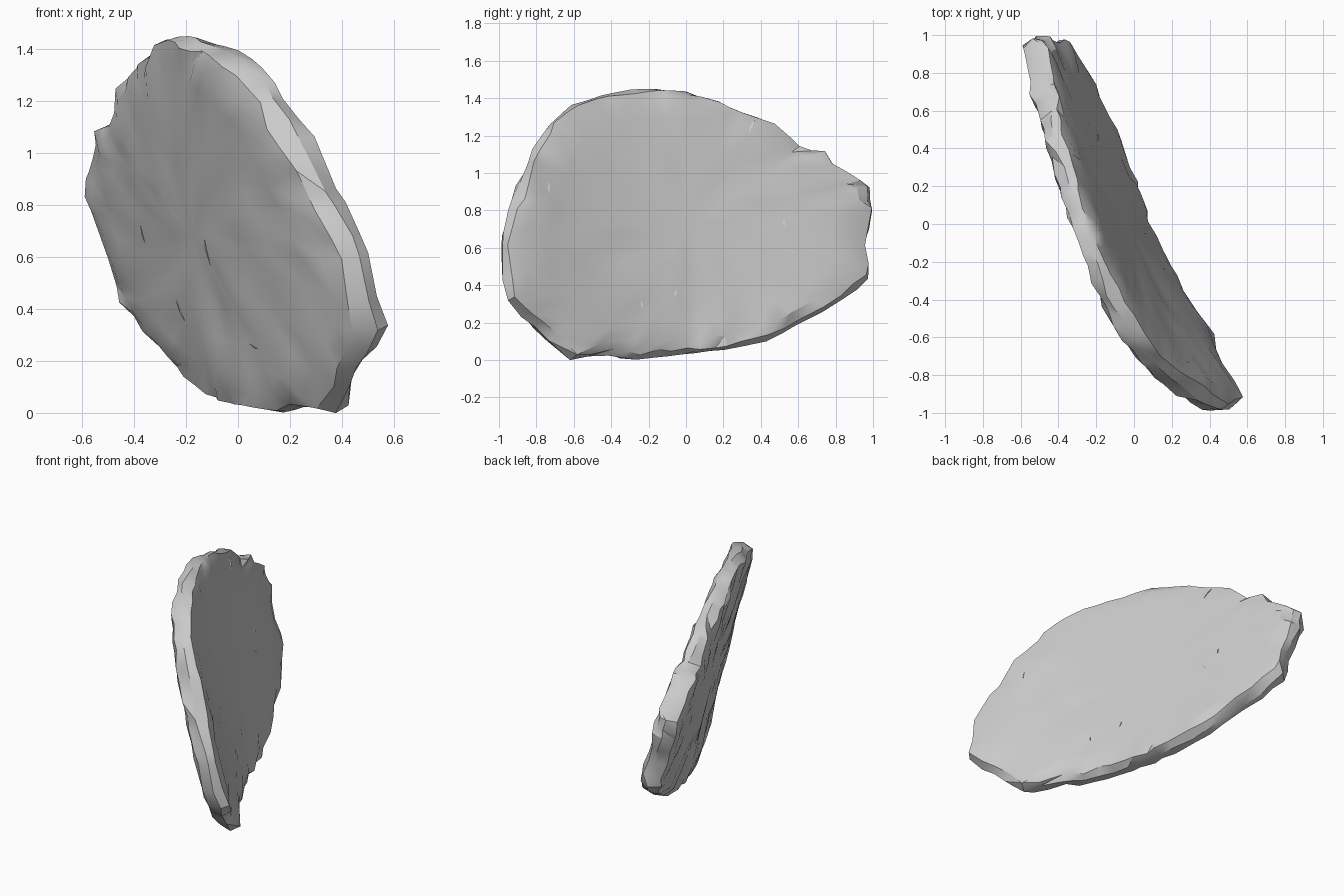
import bpy
import bmesh
import math
import random
from mathutils import Vector, noise

cube = bpy.data.objects.get("Cube")
if cube:
    bpy.data.objects.remove(cube, do_unlink=True)

random.seed(4)

# Stone colour
stone = bpy.data.materials.new("stone_grey")
stone.use_nodes = True
grey = (0.6, 0.6, 0.6, 1)
stone.diffuse_color = grey
stone.node_tree.nodes["Principled BSDF"].inputs["Base Color"].default_value = grey

# Slab outline as (y, z) pairs, walked round the rim
outline = [
    (1, .8), (.98, .92), (.85, 1), (.73, 1.11), (.6, 1.14), (.47, 1.27), (.3, 1.33),
    (.17, 1.38), (0, 1.44), (-.15, 1.46), (-.3, 1.45), (-.45, 1.42), (-.62, 1.37),
    (-.74, 1.27), (-.83, 1.13), (-.9, .95), (-.95, .8), (-1, .6), (-.97, .31),
    (-.82, .17), (-.62, 0), (-.42, .02), (-.27, 0), (-.1, .02), (.05, .03),
    (.2, .05), (.43, .1), (.6, .18), (.84, .32), (.98, .43), (.96, .6)]
CENTRE = Vector((0, .7))
NORMAL = Vector((1, .42, .25)).normalized()


def mid_surface(y, z):
    """Leaning, slightly twisted middle sheet of the slab."""
    lean = .22 + .08 * abs(y)
    x = -.115 - .4 * y + .09 * y ** 2 - .07 * y ** 3 - lean * (z - .7)
    return Vector((x, y, z))


def jitter(amount):
    return random.uniform(-amount, amount)


# Rim points with a midpoint between each pair
rim = []
for i, point in enumerate(outline):
    a, b = Vector(point), Vector(outline[(i + 1) % len(outline)])
    rim += [a, a.lerp(b, .5 + jitter(.15))]

bm = bmesh.new()


def ring(scale, depth, rough, wave):
    """One closed loop of points, offset from the middle sheet; ends are thicker."""
    verts = []
    for p in rim:
        q = CENTRE + (p - CENTRE) * (scale - random.random() * rough)
        base = mid_surface(q.x, q.y)
        thick = depth * (.9 + .25 * abs(q.x))
        ripple = noise.noise(base * 5 + NORMAL * depth * 40) * wave
        verts.append(bm.verts.new(base + NORMAL * (thick + ripple + jitter(rough * .4))))
    return verts


def pole(depth):
    return bm.verts.new(mid_surface(CENTRE.x, CENTRE.y) + NORMAL * depth)


# Rings run from one broad face, over the chipped rim, to the other face
rings = [ring(*values) for values in (
    (.2, .07, 0, .008), (.4, .07, 0, .01), (.6, .07, 0, .01), (.78, .07, .01, .01),
    (.91, .068, .025, .01), (.985, .055, .035, .01),
    (1.003, 0, .02, .03),
    (.985, -.055, .035, .01), (.91, -.068, .03, .012), (.78, -.07, .015, .016),
    (.6, -.07, 0, .018), (.4, -.07, 0, .018), (.2, -.07, 0, .012))]
count = len(rim)
for inner, outer in zip(rings, rings[1:]):
    for i in range(count):
        j = (i + 1) % count
        bm.faces.new((inner[i], outer[i], outer[j], inner[j]))
for loop, depth in ((rings[0], .065), (rings[-1], -.065)):
    tip = pole(depth)
    for i in range(count):
        bm.faces.new((tip, loop[i], loop[(i + 1) % count]))
bmesh.ops.triangulate(bm, faces=bm.faces[:], quad_method='ALTERNATE')
bmesh.ops.recalc_face_normals(bm, faces=bm.faces[:])


def finish(mesh_data, name):
    mesh = bpy.data.meshes.new(name)
    mesh_data.to_mesh(mesh)
    mesh_data.free()
    mesh.materials.append(stone)
    obj = bpy.data.objects.new(name, mesh)
    bpy.context.collection.objects.link(obj)
    bpy.ops.object.select_all(action='DESELECT')
    obj.select_set(True)
    bpy.context.view_layer.objects.active = obj
    bpy.ops.object.shade_smooth_by_angle(angle=math.radians(30))
    return obj


slab = finish(bm, "stone_slab")


# Thin raised flakes lying on the broad faces: y, z, length, lean, side
flakes = [(.32, 1.22, .12, .5, 1), (.5, .72, .1, 0, 1), (-.08, .34, .08, .4, 1),
          (-.76, .9, .12, .1, 1), (.43, .62, .14, -.6, 1), (-.26, .28, .1, 0, 1),
          (-.3, .27, .12, 1.2, -1), (-.1, .65, .14, 0, -1), (.5, .7, .14, 0, -1),
          (.3, .4, .16, .3, -1)]
bm = bmesh.new()
for y, z, length, lean, side in flakes:
    start = mid_surface(y, z) + NORMAL * side * .4
    hit, spot, normal, index = slab.ray_cast(start, -NORMAL * side)
    if not hit:
        continue
    along = Vector((0, math.sin(lean), math.cos(lean)))
    along = (along - normal * along.dot(normal)).normalized()
    across = normal.cross(along)
    base = spot - normal * .004
    corners = [base + along * length / 2, base - along * length / 2,
               base + across * .015, spot + normal * .005]
    a, b, c, d = [bm.verts.new(co) for co in corners]
    for face in ((a, b, c), (a, b, d), (b, c, d), (c, a, d)):
        bm.faces.new(face)
bmesh.ops.recalc_face_normals(bm, faces=bm.faces[:])
finish(bm, "surface_flakes")
